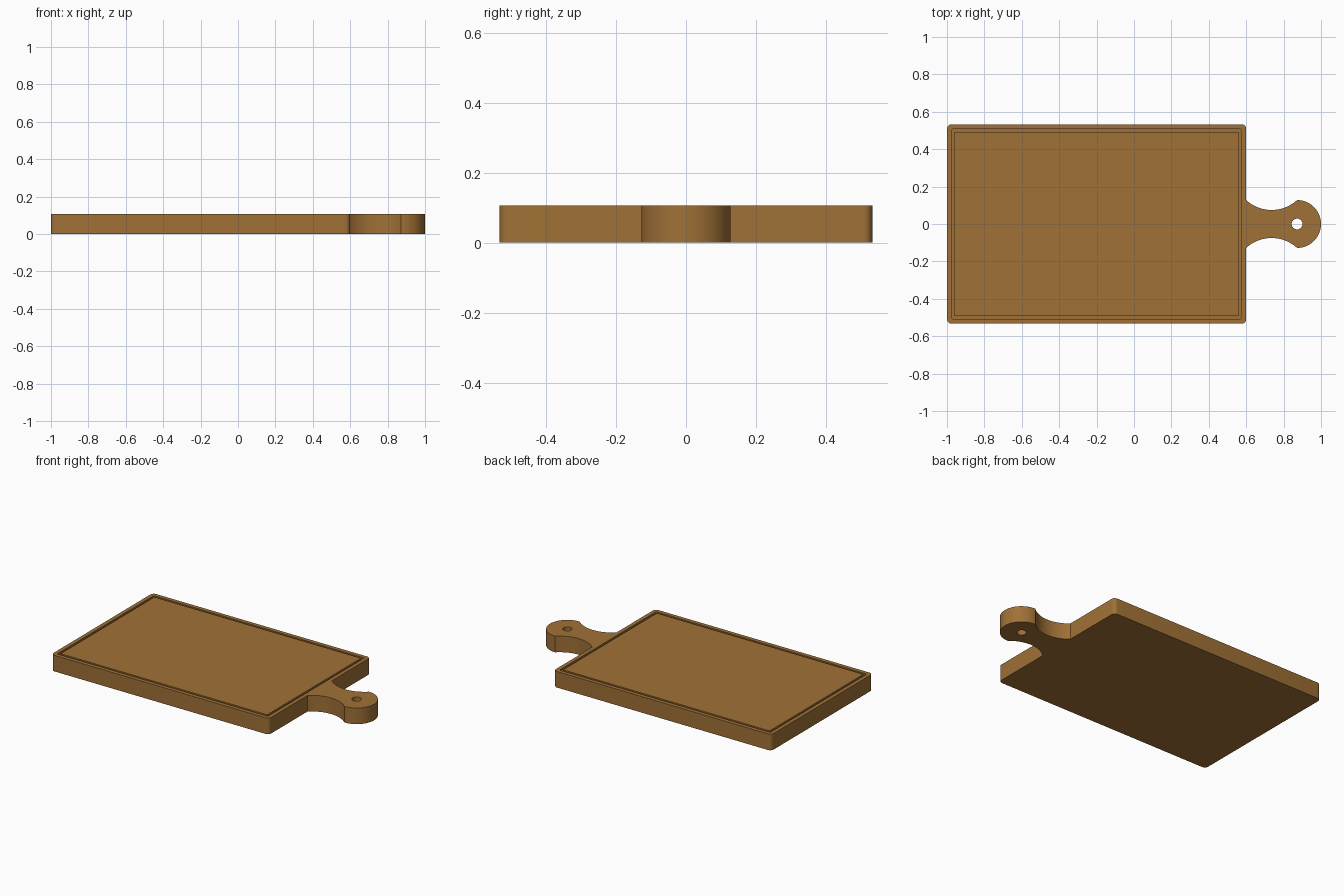
import bpy, bmesh, math

if "Cube" in bpy.data.objects:
    bpy.data.objects.remove(bpy.data.objects["Cube"])

H = 0.107                                   # board thickness
X0, X1, Y = -1.0, 0.6, 0.533                # slab limits
HEAD_X, HEAD_R = 0.872, 0.128               # rounded handle end

wood = bpy.data.materials.new("warm wood")
wood.diffuse_color = (0.35, 0.165, 0.037, 1)
wood.use_nodes = True
wood.node_tree.nodes["Principled BSDF"].inputs["Base Color"].default_value = wood.diffuse_color


def arc(cx, cy, r, a0, a1, n):
    return [(cx + r * math.cos(a0 + (a1 - a0) * i / n),
             cy + r * math.sin(a0 + (a1 - a0) * i / n)) for i in range(n + 1)]


def rounded_rect(inset, r):
    pts = []
    for k, (sx, sy) in enumerate([(1, 1), (-1, 1), (-1, -1), (1, -1)]):
        cx = (X1 - inset - r) if sx > 0 else (X0 + inset + r)
        cy = sy * (Y - inset - r)
        pts += arc(cx, cy, r, k * math.pi / 2, (k + 1) * math.pi / 2, 6)
    return pts


def prism(name, pts, z0, z1):
    bm = bmesh.new()
    face = bm.faces.new([bm.verts.new((x, y, z0)) for x, y in pts])
    top = bmesh.ops.extrude_face_region(bm, geom=[face])["geom"]
    bmesh.ops.translate(bm, vec=(0, 0, z1 - z0),
                        verts=[v for v in top if isinstance(v, bmesh.types.BMVert)])
    bmesh.ops.recalc_face_normals(bm, faces=bm.faces)
    return finish(name, bm)


def finish(name, bm):
    me = bpy.data.meshes.new(name)
    bm.to_mesh(me)
    bm.free()
    me.materials.append(wood)
    ob = bpy.data.objects.new(name, me)
    bpy.context.collection.objects.link(ob)
    return ob


def cut(ob, cutter):
    bpy.context.view_layer.objects.active = ob
    m = ob.modifiers.new("cut", "BOOLEAN")
    m.operation, m.solver, m.object = "DIFFERENCE", "EXACT", cutter
    bpy.ops.object.modifier_apply(modifier=m.name)
    bpy.data.objects.remove(cutter)


# Outline: slab with rounded corners, concave neck and round handle end
slab = rounded_rect(0, 0.025)
half = (HEAD_X - X1) / 2
sag = 0.053
R = (half ** 2 + sag ** 2) / (2 * sag)
a = math.asin(half / R)
mid, cy = X1 + half, HEAD_R - sag + R
lower = arc(mid, -cy, R, math.pi / 2 + a, math.pi / 2 - a, 24)
head = arc(HEAD_X, 0, HEAD_R, -math.pi / 2, math.pi / 2, 40)
upper = arc(mid, cy, R, -math.pi / 2 + a, -math.pi / 2 - a, 24)
board = prism("cutting_board", slab + lower + head[1:-1] + upper, 0, H)

# Hanging hole
cut(board, prism("hole_cutter", arc(HEAD_X, 0, 0.029, 0, 2 * math.pi, 32)[:-1], -0.1, H + 0.1))

# Juice groove: ring-shaped cutter
bm = bmesh.new()
loops = [[bm.verts.new((x, y, z)) for x, y in rounded_rect(i, r)]
         for i, r, z in ((0.026, 0.006, H - 0.012), (0.026, 0.006, H + 0.05),
                         (0.041, 0.003, H + 0.05), (0.041, 0.003, H - 0.012))]
n = len(loops[0])
for k in range(4):
    p, q = loops[k], loops[(k + 1) % 4]
    for i in range(n):
        j = (i + 1) % n
        bm.faces.new((p[i], p[j], q[j], q[i]))
bmesh.ops.recalc_face_normals(bm, faces=bm.faces)
cut(board, finish("groove_cutter", bm))

# Smooth curves, crisp edges
bpy.ops.object.select_all(action="DESELECT")
board.select_set(True)
bpy.context.view_layer.objects.active = board
bpy.ops.object.shade_smooth_by_angle(angle=math.radians(30))
